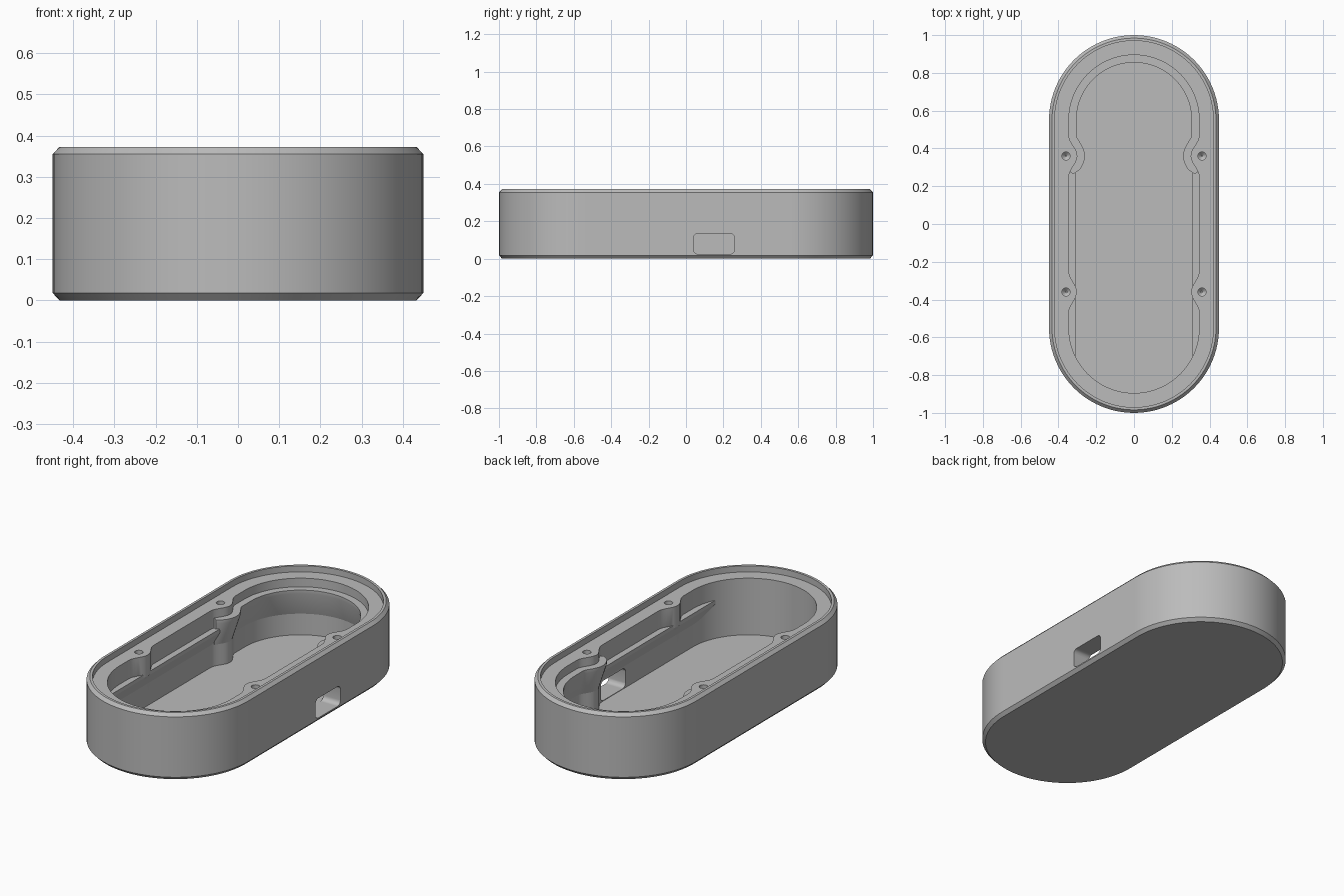
import bpy, bmesh, math
from mathutils import Vector

if "Cube" in bpy.data.objects:
    bpy.data.objects.remove(bpy.data.objects["Cube"])

grey = bpy.data.materials.new("light grey")
grey.use_nodes = True
grey.diffuse_color = (0.5, 0.5, 0.5, 1)
grey.node_tree.nodes["Principled BSDF"].inputs["Base Color"].default_value = (0.5, 0.5, 0.5, 1)

END = 0.55        # centre of each rounded end
CAVITY = 0.345    # half width of the cavity
SCREW_X, SCREW_Y = 0.36, 0.36


def outline(r, front=0.0, back=0.0):
    """Counter-clockwise capsule outline, pinched where the screw bosses stand."""
    def half_width(y):
        w = r
        for centre, depth in ((-SCREW_Y, front), (SCREW_Y, back)):
            d = abs(y - centre) / 0.11
            if d < 1:
                w -= depth * math.cos(d * math.pi / 2) ** 2
        return w
    side = [-END + 2 * END * i / 80 for i in range(80)]
    arc = [math.pi * i / 48 for i in range(48)]
    half = [Vector((half_width(y), y)) for y in side]
    half += [Vector((r * math.cos(a), END + r * math.sin(a))) for a in arc]
    other = [Vector((-half_width(-y), -y)) for y in side]
    other += [Vector((-r * math.cos(a), -END - r * math.sin(a))) for a in arc]
    return half + other


def loft(name, rings, closed=True):
    """Skin a list of rings of equal length and cap the two ends."""
    bm = bmesh.new()
    loops = [[bm.verts.new(p) for p in ring] for ring in rings]
    for a, b in zip(loops, loops[1:]):
        n = len(a)
        for i in range(n):
            j = (i + 1) % n
            bm.faces.new((a[i], a[j], b[j], b[i]))
    bm.faces.new(loops[0])
    bm.faces.new(loops[-1])
    bmesh.ops.recalc_face_normals(bm, faces=bm.faces)
    mesh = bpy.data.meshes.new(name)
    bm.to_mesh(mesh)
    bm.free()
    mesh.materials.append(grey)
    obj = bpy.data.objects.new(name, mesh)
    bpy.context.collection.objects.link(obj)
    return obj


def level(points, z):
    return [(p.x, p.y, z) for p in points]


def circle(x, y, r, z, n=20):
    return [(x + r * math.cos(2 * math.pi * i / n),
             y + r * math.sin(2 * math.pi * i / n), z) for i in range(n)]


def sweep(name, path, section, taper_from=None):
    """Carry a section of (inward offset, height) along a plan path."""
    rings = []
    for i, p in enumerate(path):
        t = (path[min(i + 1, len(path) - 1)] - path[max(i - 1, 0)]).normalized()
        inward = Vector((-t.y, t.x))
        k = 1.0
        if taper_from is not None:
            k = max(0.05, min(1.0, (p.y - taper_from) / 0.05)) ** 0.5
        ring = []
        for offset, z in section:
            q = p + inward * (offset * k if offset > 0 else offset)
            ring.append((q.x, q.y, z))
        rings.append(ring)
    return loft(name, rings)


def cut(target, cutter):
    cutter.hide_render = True
    mod = target.modifiers.new("cut", 'BOOLEAN')
    mod.operation = 'DIFFERENCE'
    mod.solver = 'EXACT'
    mod.object = cutter
    bpy.context.view_layer.objects.active = target
    bpy.ops.object.modifier_apply(modifier=mod.name)
    bpy.data.objects.remove(cutter)


# Outer shell with chamfered top and bottom edges
shell = loft("case_shell", [level(outline(r), z) for r, z in
                            ((0.433, 0), (0.45, 0.018), (0.45, 0.355), (0.434, 0.372))])

# Lid recess inside the rim
cut(shell, loft("recess_cutter", [level(outline(0.42), z) for z in (0.338, 0.5)]))

# Main cavity, leaving front bosses hanging and back bosses down to the floor
cut(shell, loft("cavity_cutter", [
    level(outline(CAVITY, f, 0.045), z)
    for f, z in ((0, 0.022), (0, 0.16), (0.042, 0.22), (0.042, 0.45))]))

# Screw holes with pointed bottoms
for sx in (-1, 1):
    for sy in (-1, 1):
        cut(shell, loft("screw_hole_cutter", [
            circle(sx * SCREW_X, sy * SCREW_Y, r, z)
            for r, z in ((0.002, 0.23), (0.022, 0.25), (0.022, 0.4))]))

# Rounded port through the left wall
port = []
for cy, cz, start in ((0.235, 0.11, 0), (0.065, 0.11, 1), (0.065, 0.05, 2), (0.235, 0.05, 3)):
    for i in range(7):
        a = (start + i / 6) * math.pi / 2
        port.append((cy + 0.025 * math.cos(a), cz + 0.025 * math.sin(a)))
cut(shell, loft("port_cutter", [[(x, y, z) for y, z in port] for x in (0.28, 0.5)]))

# Shelf around the back of the cavity, with a sloped underside
back_path = [p for p in outline(CAVITY, 0, 0.045) if p.y > 0.262]
shelf = sweep("back_shelf", back_path,
              ((-0.01, 0.29), (0.04, 0.29), (0.04, 0.27), (0, 0.14), (-0.01, 0.14)), 0.26)

# Straight rails along both sides
rail_section = ((-0.012, 0.235), (0.035, 0.235), (0.035, 0.215), (0, 0.145), (-0.012, 0.145))
right_rail = sweep("right_rail", [Vector((-CAVITY, 0.33)), Vector((-CAVITY, -0.74))], rail_section)
left_rail = sweep("left_rail", [Vector((CAVITY, -0.74)), Vector((CAVITY, 0.33))], rail_section)

# Smooth curved walls, keep edges crisp
bpy.ops.object.select_all(action='DESELECT')
for obj in (shell, shelf, right_rail, left_rail):
    obj.select_set(True)
bpy.context.view_layer.objects.active = shell
bpy.ops.object.shade_smooth_by_angle(angle=math.radians(25))
